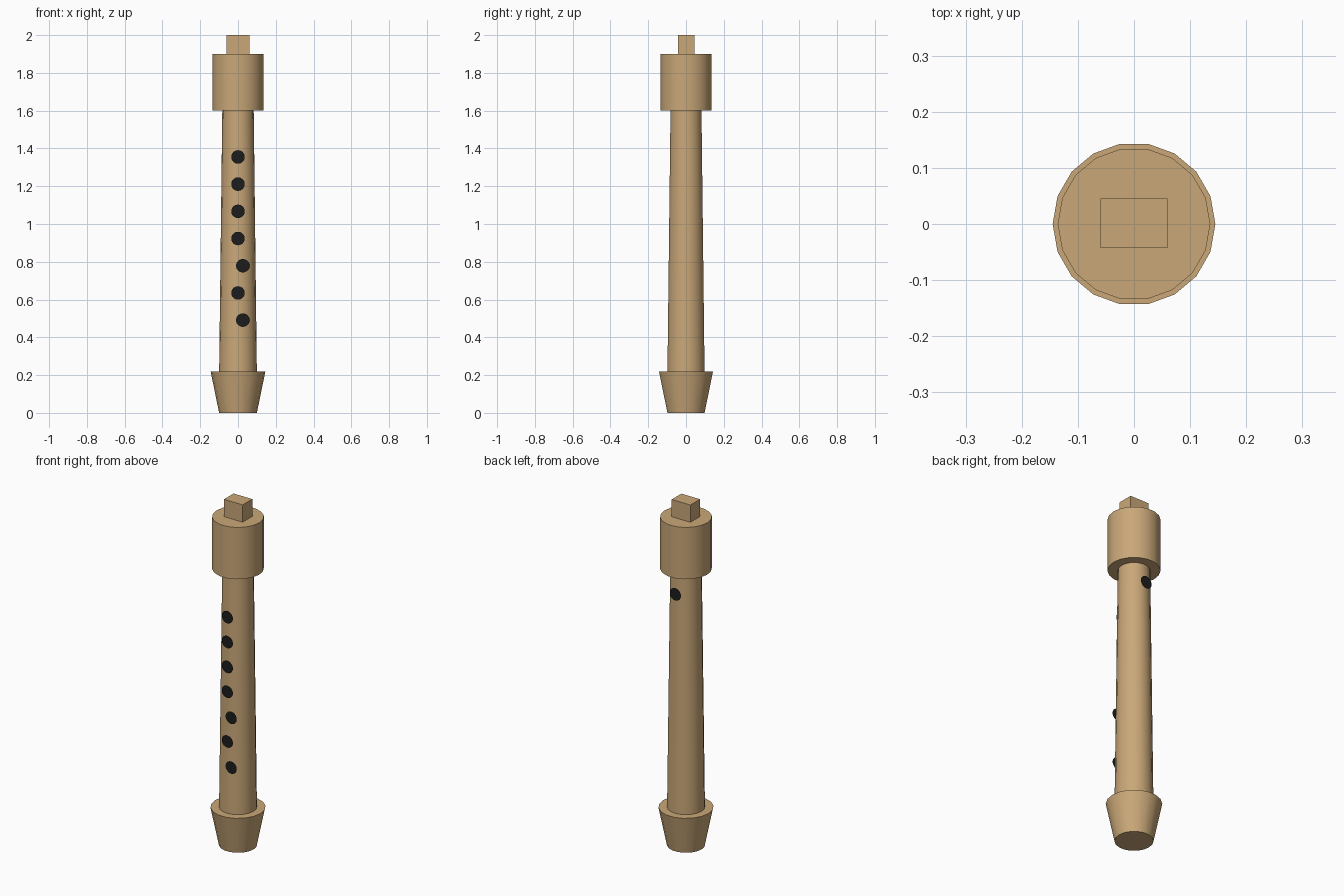
import bpy, math

cube = bpy.data.objects.get("Cube")
if cube:
    bpy.data.objects.remove(cube, do_unlink=True)


def material(name, color):
    mat = bpy.data.materials.new(name)
    mat.use_nodes = True
    mat.diffuse_color = color
    mat.node_tree.nodes["Principled BSDF"].inputs["Base Color"].default_value = color
    return mat


wood = material("tan wood", (0.59, 0.39, 0.19, 1))
black = material("hole black", (0.012, 0.012, 0.012, 1))
SIDES = 18


def turned(name, r_low, r_high, z_low, z_high):
    """A smooth turned section with a sharp rim, one corner on the x axis."""
    bpy.ops.mesh.primitive_cone_add(
        vertices=SIDES, radius1=r_low, radius2=r_high, depth=z_high - z_low,
        location=(0, 0, (z_low + z_high) / 2), rotation=(0, 0, math.pi / 2))
    obj = bpy.context.object
    obj.name = name
    obj.data.materials.append(wood)
    bpy.ops.object.shade_smooth_by_angle(angle=math.radians(40))


def finger_hole(name, x, y, z):
    """A flat dark disc facing the front or the back."""
    turn = math.pi / 2 if y < 0 else -math.pi / 2
    bpy.ops.mesh.primitive_circle_add(
        vertices=SIDES, radius=0.036, fill_type='NGON',
        location=(x, y, z), rotation=(turn, 0, 0))
    obj = bpy.context.object
    obj.name = name
    obj.data.materials.append(black)


# Turned wooden sections
turned("foot_bell", 0.1, 0.145, 0, 0.22)
turned("tapered_body", 0.1, 0.083, 0.2, 1.62)
turned("head_collar", 0.136, 0.136, 1.6, 1.9)

# Square mouthpiece
bpy.ops.mesh.primitive_cube_add(size=1, location=(0, 0.001, 1.94))
mouthpiece = bpy.context.object
mouthpiece.name = "mouthpiece"
mouthpiece.scale = (0.12, 0.088, 0.12)
mouthpiece.data.materials.append(wood)

# Front finger holes, two of them offset to the side, and the rear thumb hole
for i in range(7):
    z = 1.355 - 0.144 * i
    finger_hole(f"finger_hole_{i + 1}", 0.025 if i in (4, 6) else 0, -0.098, z)
finger_hole("thumb_hole", 0, 0.098, 1.487)
